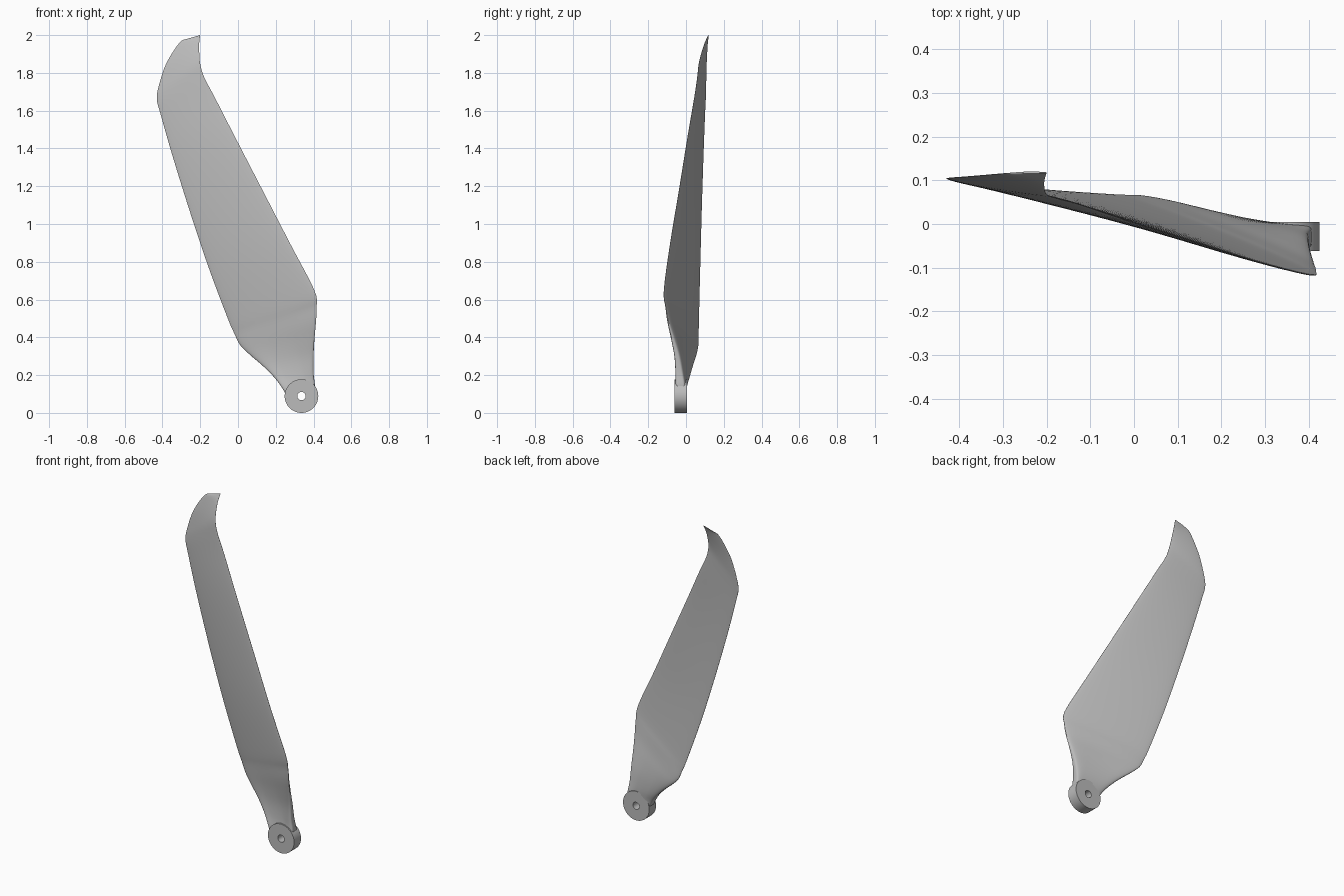
import bpy, bmesh, math
from mathutils import Vector

cube = bpy.data.objects.get("Cube")
if cube:
    bpy.data.objects.remove(cube, do_unlink=True)

grey = bpy.data.materials.new("light grey plastic")
grey.use_nodes = True
COLOUR = (0.5, 0.5, 0.5, 1)
grey.diffuse_color = COLOUR
grey.node_tree.nodes["Principled BSDF"].inputs["Base Color"].default_value = COLOUR

RING = 40      # points around each blade section
STEPS = 4      # smooth steps between sections
HUB_X, HUB_Z, HUB_R, HOLE_R = 0.336, 0.089, 0.089, 0.022
HUB_FRONT, HUB_BACK = -0.062, 0.005

# Blade sections from root to tip:
# trailing edge x, y, z, leading edge x, y, z, half thickness
SECTIONS = [
    (.27, -.028, .06, .405, -.028, .09, .03),
    (.235, -.022, .13, .407, -.03, .15, .028),
    (.19, .0, .19, .4, -.036, .21, .025),
    (.13, .024, .25, .4, -.048, .3, .021),
    (.06, .048, .31, .405, -.07, .39, .018),
    (.01, .062, .36, .413, -.094, .48, .015),
    (-.02, .066, .42, .417, -.108, .56, .013),
    (-.055, .068, .5, .405, -.117, .65, .012),
    (-.16, .075, .78, .28, -.085, .89, .011),
    (-.26, .083, 1.08, .13, -.037, 1.18, .01),
    (-.35, .092, 1.37, -.02, .01, 1.47, .009),
    (-.41, .1, 1.58, -.125, .045, 1.675, .007),
    (-.43, .104, 1.66, -.18, .06, 1.78, .006),
    (-.42, .106, 1.73, -.2, .068, 1.85, .005),
    (-.38, .109, 1.85, -.205, .083, 1.91, .004),
    (-.31, .115, 1.96, -.205, .1, 1.96, .003),
    (-.27, .118, 1.98, -.2, .118, 2.0, .002),
]


def signed_power(v, e):
    return math.copysign(abs(v) ** e, v)


def spline(a, b, c, d, t):
    """Smooth value between b and c."""
    return b + t / 2 * (c - a + t * (2*a - 5*b + 4*c - d + t * (3*(b - c) + d - a)))


def smooth_sections():
    last = len(SECTIONS) - 1
    for i in range(last):
        four = [SECTIONS[min(max(i + k, 0), last)] for k in (-1, 0, 1, 2)]
        for step in range(STEPS):
            t = step / STEPS
            yield i + t, [spline(*v, t) for v in zip(*four)]
    yield last, SECTIONS[last]


def finish(bm, name):
    bmesh.ops.recalc_face_normals(bm, faces=bm.faces)
    mesh = bpy.data.meshes.new(name)
    bm.to_mesh(mesh)
    bm.free()
    obj = bpy.data.objects.new(name, mesh)
    bpy.context.collection.objects.link(obj)
    mesh.materials.append(grey)
    bpy.ops.object.select_all(action='DESELECT')
    obj.select_set(True)
    bpy.context.view_layer.objects.active = obj
    bpy.ops.object.shade_smooth_by_angle(angle=math.radians(40))
    return obj


def bridge(bm, a, b):
    n = len(a)
    for k in range(n):
        bm.faces.new((a[k], a[(k + 1) % n], b[(k + 1) % n], b[k]))


# Blade: boxy at the root, thin and oval further out
bm = bmesh.new()
rings = []
for pos, s in smooth_sections():
    trailing, leading, half = Vector(s[:3]), Vector(s[3:6]), s[6]
    power = 2 / (2 + 5 * max(0, 1 - pos / 6))
    ring = []
    for k in range(RING):
        a = math.tau * (k + 0.5) / RING
        along = (1 + signed_power(math.cos(a), power)) / 2
        p = trailing.lerp(leading, along)
        p.y += half * signed_power(math.sin(a), power)
        ring.append(bm.verts.new(p))
    rings.append(ring)
for a, b in zip(rings, rings[1:]):
    bridge(bm, a, b)
bm.faces.new(rings[0])
bm.faces.new(rings[-1])
blade = finish(bm, "blade")


# Hub: a flat disc with a bolt hole, swept from a square profile
bm = bmesh.new()
loops = []
for r, y in ((HUB_R, HUB_FRONT), (HUB_R, HUB_BACK), (HOLE_R, HUB_BACK), (HOLE_R, HUB_FRONT)):
    loops.append([bm.verts.new((HUB_X + r * math.cos(math.tau * k / 64), y,
                                HUB_Z + r * math.sin(math.tau * k / 64))) for k in range(64)])
for k in range(4):
    bridge(bm, loops[k], loops[(k + 1) % 4])
hub = finish(bm, "hub")

# Bolt hole through the blade root
bpy.ops.mesh.primitive_cylinder_add(vertices=64, radius=HOLE_R, depth=0.4,
                                    location=(HUB_X, 0, HUB_Z), rotation=(math.pi / 2, 0, 0))
cutter = bpy.context.object
cutter.name = "bolt_hole_cutter"
cutter.hide_render = True
cutter.display_type = 'WIRE'
hole = blade.modifiers.new("bolt hole", 'BOOLEAN')
hole.operation = 'DIFFERENCE'
hole.object = cutter
bpy.context.view_layer.objects.active = blade
bpy.ops.object.modifier_move_to_index(modifier=hole.name, index=0)
